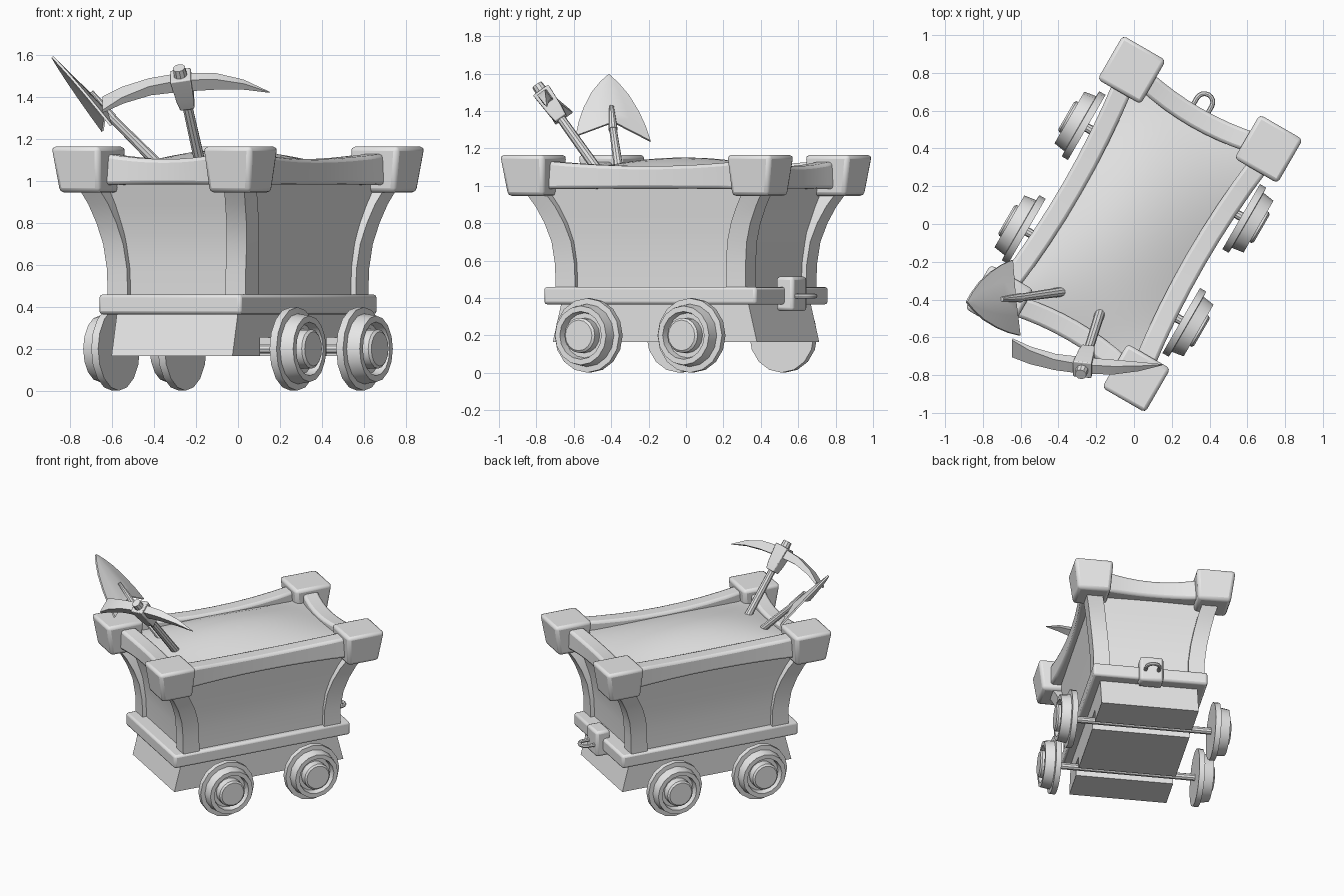
import bpy, bmesh, math
from mathutils import Vector, Matrix

if "Cube" in bpy.data.objects:
    bpy.data.objects.remove(bpy.data.objects["Cube"])

TURN = Matrix.Rotation(math.radians(-30), 4, 'Z')   # cart stands turned on the ground
grey = bpy.data.materials.new("plain_grey")
grey.diffuse_color = (0.8, 0.8, 0.8, 1)
grey.use_nodes = True
grey.node_tree.nodes["Principled BSDF"].inputs["Base Color"].default_value = grey.diffuse_color


def finish(name, bm, turn=True, bevel=0.0, angle=35):
    if turn:
        bmesh.ops.transform(bm, matrix=TURN, verts=bm.verts)
    bmesh.ops.remove_doubles(bm, verts=bm.verts, dist=1e-5)
    bmesh.ops.recalc_face_normals(bm, faces=bm.faces)
    me = bpy.data.meshes.new(name)
    bm.to_mesh(me)
    bm.free()
    me.materials.append(grey)
    ob = bpy.data.objects.new(name, me)
    bpy.context.collection.objects.link(ob)
    if bevel:
        mod = ob.modifiers.new("bevel", 'BEVEL')
        mod.width, mod.segments, mod.limit_method = bevel, 2, 'ANGLE'
    bpy.ops.object.select_all(action='DESELECT')
    ob.select_set(True)
    bpy.context.view_layer.objects.active = ob
    bpy.ops.object.shade_smooth_by_angle(angle=math.radians(angle))
    return ob


def loft(name, rings, caps=True, **kw):
    bm = bmesh.new()
    vs = [[bm.verts.new(p) for p in r] for r in rings]
    n = len(rings[0])
    for a, b in zip(vs, vs[1:]):
        for i in range(n):
            j = (i + 1) % n
            bm.faces.new((a[i], a[j], b[j], b[i]))
    if caps:
        bm.faces.new(vs[0])
        bm.faces.new(vs[-1])
    return finish(name, bm, **kw)


def rect(x0, x1, y0, y1, z):
    return [(x0, y0, z), (x1, y0, z), (x1, y1, z), (x0, y1, z)]


def rod(name, a, b, r0, r1, n=10, **kw):
    a, b = Vector(a), Vector(b)
    q = (b - a).to_track_quat('Z', 'Y')
    ring = lambda c, r: [c + q @ Vector((r * math.cos(k * math.tau / n), r * math.sin(k * math.tau / n), 0))
                         for k in range(n)]
    return loft(name, [ring(a, r0), ring(b, r1)], **kw)


# Hopper walls, flaring toward the top
loft("hopper", [rect(-x, x, -y, y, z) for x, y, z in
     ((.352, .555, .44), (.355, .56, .6), (.368, .575, .75), (.385, .61, .88), (.405, .655, 1.04))])

# Load heaped inside the hopper
bm = bmesh.new()
bmesh.ops.create_grid(bm, x_segments=12, y_segments=16, size=1)
for v in bm.verts:
    u, w = v.co.x, v.co.y
    dome = (1 - u * u) * (1 - w * w)
    v.co = (u * .38, w * .66, 1.06 + .09 * dome * (1 - .2 * u - .1 * w))
finish("load", bm, angle=60)

# Corner posts and corner blocks
for sx in (-1, 1):
    for sy in (-1, 1):
        rings = []
        for x, y, z in ((.38, .585, .44), (.382, .588, .58), (.395, .602, .7), (.413, .635, .8),
                        (.432, .68, .89), (.46, .74, .98)):
            rings.append([(sx * px, sy * py, pz) for px, py, pz in rect(x - .11, x, y - .12, y, z)])
        loft("corner_post", rings, angle=40)
        low = rect(.30, .525, .58, .805, .945)
        top = rect(.285, .553, .565, .838, 1.165)
        loft("corner_block", [[(sx * a, sy * b, c) for a, b, c in r] for r in (low, top)], bevel=.022)

# Top rails, bowed inward and sagging between the blocks
for s in (-1, 1):
    for long_side in (True, False):
        rings = []
        for k in range(9):
            t = k / 4 - 1
            base = .378 + .04 * t * t if long_side else .652 + .035 * t * t
            run = t * (.62 if long_side else .33)
            z0, z1 = .985 - .004 * t * t, 1.105 + .028 * t * t
            sec = [(base - .056, z0), (base + .056, z0), (base + .056, z1), (base - .056, z1)]
            rings.append([(s * d, run, z) if long_side else (run, s * d, z) for d, z in sec])
        loft("side_rail" if long_side else "end_rail", rings, bevel=.018)

# Base frame
loft("base_frame", [rect(-.392, .392, -.655, .655, z) for z in (.365, .46)], bevel=.016)

# Undercarriage, notched for the axles
WHEEL_Y, WHEEL_Z = .3175, .2
side = [(-.575, .38), (-.63, .165)]
for y in (-WHEEL_Y, WHEEL_Y):
    side += [(y - .05, .165), (y - .05, .255), (y + .05, .255), (y + .05, .165)]
side += [(.63, .165), (.575, .38)]
loft("undercarriage", [[(x, y, z) for y, z in side] for x in (-.333, .333)])

# Wheels and axles
profile = [(.472, 0.0005), (.472, .199), (.51, .199), (.512, .168), (.578, .158), (.578, .128),
           (.535, .12), (.535, .094), (.588, .094), (.598, .082), (.598, .0005)]
N = 16
for y in (-WHEEL_Y, WHEEL_Y):
    rod("axle", (-.48, y, WHEEL_Z), (.48, y, WHEEL_Z), .024, .024)
    for s in (-1, 1):
        loft("wheel", [[(s * x, y + r * math.cos(k * math.tau / N), WHEEL_Z + r * math.sin(k * math.tau / N))
                        for k in range(N)] for x, r in profile])

# Rear hitch block and loop
loft("hitch_block", [rect(-.08, .08, .6, .705, z) for z in (.33, .515)], bevel=.018)
rings = []
path = [(-.045, .69)] + [(-.045 * math.cos(a * math.pi / 8), .745 + .045 * math.sin(a * math.pi / 8))
                         for a in range(9)] + [(.045, .69)]
for i, (x, y) in enumerate(path):
    a = min(max(i - 1, 0), 8) * math.pi / 8
    ring = []
    for k in range(8):
        c, h = .013 * math.cos(k * math.tau / 8), .013 * math.sin(k * math.tau / 8)
        ring.append((x - c * math.cos(a), y + c * math.sin(a), .41 + h))
    rings.append(ring)
loft("hitch_loop", rings)

# Shovel: handle, socket and creased leaf blade
rod("shovel_handle", (-.37, -.357, 1.07), (-.63, -.394, 1.33), .026, .02, turn=False)
rod("shovel_socket", (-.60, -.39, 1.30), (-.70, -.398, 1.425), .025, .012, turn=False)
A, B, tip = Vector((-.645, -.19, 1.238)), Vector((-.605, -.59, 1.265)), Vector((-.885, -.413, 1.592))
mid, half = (A + B) / 2, (A - B) / 2
along = tip - mid
up = half.cross(along).normalized()
if up.z < 0:
    up = -up
rings = []
for t, w in ((0, 1), (.22, .9), (.45, .74), (.7, .5), (.88, .24), (1, .015)):
    ring = []
    for off in (.006, -.006):
        row = []
        for u in (-1, -.5, 0, .5, 1):
            arch = 1 - abs(u)
            row.append(mid + along * (t + .17 * arch * (1 - t)) + half * (u * w)
                       + up * (.05 * arch * (1 - t) + off))
        ring += row if off > 0 else row[::-1]
    rings.append(ring)
loft("shovel_blade", rings, turn=False, angle=30)

# Pickaxe: handle, head socket and curved head
low, high = Vector((-.175, -.455, 1.06)), Vector((-.28, -.79, 1.53))
ax = (high - low).normalized()
sidev = (Vector((1, 0, 0)) - ax * ax.x).normalized()
deep = ax.cross(sidev)
rod("pickaxe_handle", low, high, .027, .023, turn=False)
rod("pickaxe_knob", high - ax * .035, high + ax * .012, .033, .03, turn=False)


def section(c, u, v):
    return [c - u - v, c + u - v, c + u + v, c - u + v]


top = high - ax * .03
loft("pickaxe_socket", [section(top - ax * d, sidev * w, deep * w) for d, w in
     ((.185, .034), (.13, .042), (.0, .05))], turn=False, bevel=.006)
head = [((-.645, -.655, 1.365), .008, .056), ((-.55, -.695, 1.41), .018, .044),
        ((-.42, -.73, 1.45), .026, .034), ((-.265, -.75, 1.472), .034, .03),
        ((-.1, -.758, 1.476), .03, .026), ((.03, -.755, 1.46), .018, .017),
        ((.15, -.745, 1.424), .002, .002)]
loft("pickaxe_head", [section(Vector(c), ax * h, deep * w) for c, h, w in head], turn=False)
